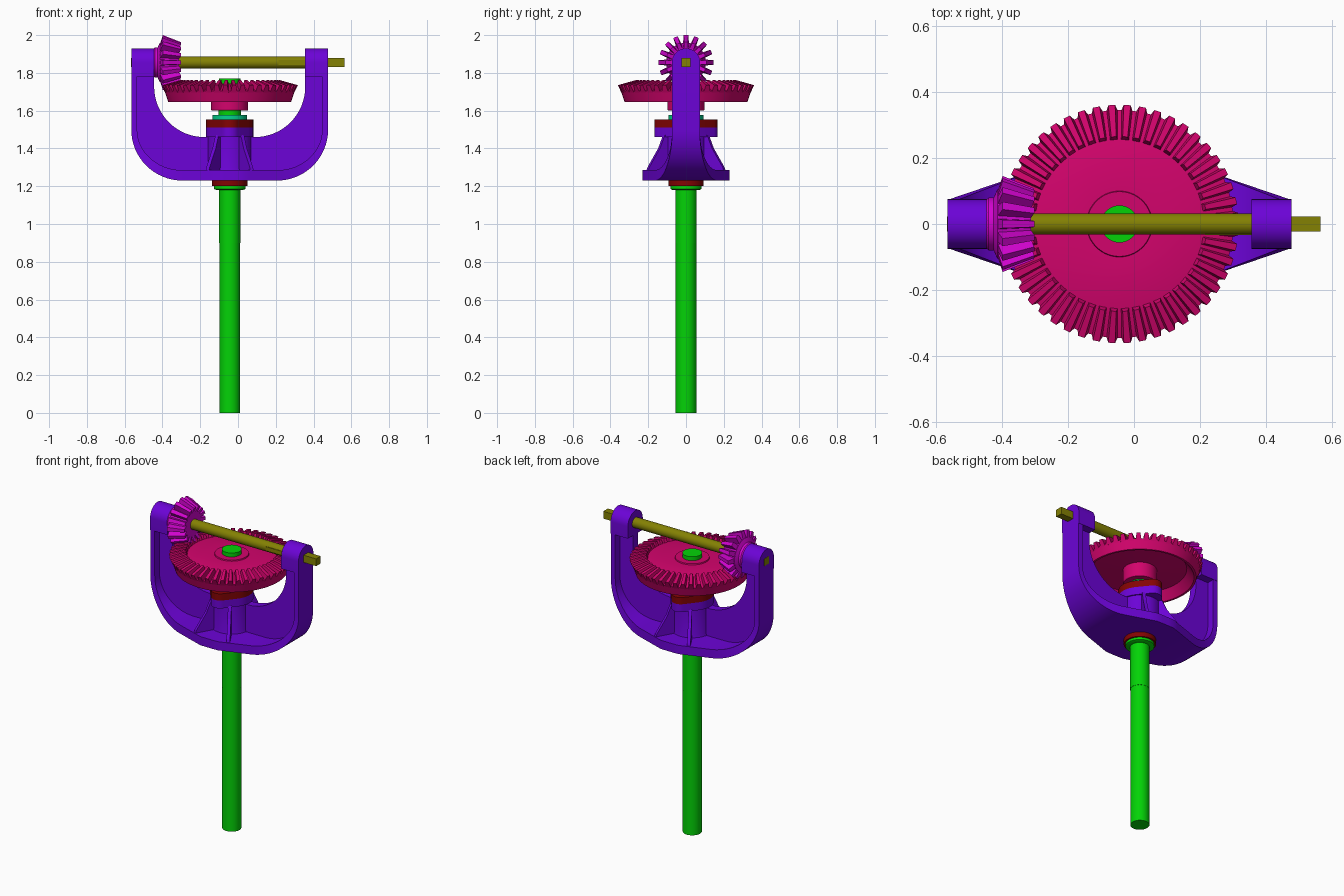
import bpy, bmesh
from math import pi, cos, sin
from mathutils import Matrix, Vector

cube = bpy.data.objects.get("Cube")
if cube:
    bpy.data.objects.remove(cube)

AX = -0.044      # x of the vertical axis
ROD_Z = 1.855    # height of the cross rod


def material(name, rgb):
    m = bpy.data.materials.new(name)
    m.use_nodes = True
    m.diffuse_color = (*rgb, 1)
    m.node_tree.nodes["Principled BSDF"].inputs["Base Color"].default_value = (*rgb, 1)
    return m


purple = material("purple", (0.15, 0.001, 0.68))
magenta = material("magenta", (0.65, 0.001, 0.63))
crimson = material("crimson", (0.65, 0.001, 0.15))
olive = material("olive", (0.23, 0.22, 0.001))
green = material("green", (0.001, 0.65, 0.002))
dark_red = material("dark red", (0.23, 0.001, 0.001))
teal = material("teal", (0.001, 0.65, 0.27))


def finish(name, bm, mat, matrix=None, smooth=True):
    bmesh.ops.recalc_face_normals(bm, faces=bm.faces)
    me = bpy.data.meshes.new(name)
    bm.to_mesh(me)
    bm.free()
    me.materials.append(mat)
    ob = bpy.data.objects.new(name, me)
    bpy.context.collection.objects.link(ob)
    if matrix:
        ob.matrix_world = matrix
    if smooth:
        bpy.ops.object.select_all(action='DESELECT')
        ob.select_set(True)
        bpy.context.view_layer.objects.active = ob
        bpy.ops.object.shade_smooth_by_angle(angle=0.5)
    return ob


def lathe(bm, profile, n=48):
    """Revolve (radius, z) pairs around z; both ends are capped."""
    rings = [[bm.verts.new((r * cos(2 * pi * i / n), r * sin(2 * pi * i / n), z))
              for i in range(n)] for r, z in profile]
    for a, b in zip(rings, rings[1:]):
        for i in range(n):
            j = (i + 1) % n
            bm.faces.new((a[i], a[j], b[j], b[i]))
    bm.faces.new(rings[0])
    bm.faces.new(rings[-1])


def turned(name, profile, mat, matrix):
    bm = bmesh.new()
    lathe(bm, profile)
    return finish(name, bm, mat, matrix)


def bevel_gear(name, body, teeth, root, tip, phase, mat, matrix):
    """root and tip each hold the outer and the inner (radius, z) of a tooth."""
    bm = bmesh.new()
    lathe(bm, body, 96)
    pitch = 2 * pi / teeth
    for t in range(teeth):
        a = (t + phase) * pitch
        ends = []
        for k in (0, 1):
            corners = ((root[k], -0.4), (tip[k], -0.22), (tip[k], 0.22), (root[k], 0.4))
            ends.append([bm.verts.new((r * cos(a + w * pitch), r * sin(a + w * pitch), z))
                         for (r, z), w in corners])
        p, q = ends
        bm.faces.new(p)
        bm.faces.new(q)
        for i in range(4):
            j = (i + 1) % 4
            bm.faces.new((p[i], p[j], q[j], q[i]))
    return finish(name, bm, mat, matrix)


def prism(name, points, direction, mat, smooth=True):
    """Extrude a planar polygon of 3D points along a vector."""
    bm = bmesh.new()
    f = bm.faces.new([bm.verts.new(p) for p in points])
    new = bmesh.ops.extrude_face_region(bm, geom=[f])["geom"]
    bmesh.ops.translate(bm, vec=direction, verts=[v for v in new if isinstance(v, bmesh.types.BMVert)])
    return finish(name, bm, mat, None, smooth)


def strip(name, outer, inner, half_width, mat):
    """Bent bar between two (x, z) paths, with its width set by x."""
    bm = bmesh.new()
    rings = []
    for (xo, zo), (xi, zi) in zip(outer, inner):
        w = half_width(xo)
        rings.append([bm.verts.new(p) for p in
                      ((xo, -w, zo), (xo, w, zo), (xi, w, zi), (xi, -w, zi))])
    for a, b in zip(rings, rings[1:]):
        for i in range(4):
            j = (i + 1) % 4
            bm.faces.new((a[i], a[j], b[j], b[i]))
    bm.faces.new(rings[0])
    bm.faces.new(rings[-1])
    return finish(name, bm, mat)


def u_path(half, top, bottom, rx, rz, n=16):
    """U-shaped path around the axis, with elliptical corners and a flat base."""
    left = [(-half, top)]
    left += [(-half + rx - rx * cos(t * pi / 2 / n), bottom + rz - rz * sin(t * pi / 2 / n))
             for t in range(n + 1)]
    flat = half - rx
    left += [(-flat * k, bottom) for k in (0.6, 0.4, 0.25, 0.1)]
    return [(AX + x, z) for x, z in left] + [(AX - x, z) for x, z in reversed(left)]


up = Matrix.Translation((AX, 0, 0))

# Yoke: flared outer plate and thin web
outer_path = u_path(0.521, ROD_Z, 1.23, 0.27, 0.27)
lip_path = u_path(0.49, ROD_Z, 1.285, 0.238, 0.215)
opening_path = u_path(0.4, ROD_Z, 1.46, 0.267, 0.267)
strip("yoke_plate", outer_path, lip_path,
      lambda x: min(0.23, 0.073 + 0.34 * (0.521 - abs(x - AX))), purple)
strip("yoke_web", lip_path, opening_path, lambda x: 0.025, purple)

# Rod bosses at the arm tops
arch = [(0.075 * cos(t * pi / 20), ROD_Z + 0.075 * sin(t * pi / 20)) for t in range(21)]
arch += [(-0.075, 1.78), (0.075, 1.78)]
for name, x in (("right_boss", -0.565), ("left_boss", 0.356)):
    prism(name, [(x, y, z) for y, z in arch], (0.121, 0, 0), purple)

# Hub column, oval seat and four ribs
turned("hub_column", [(0.125, 1.27), (0.117, 1.3), (0.117, 1.48)], purple, up)


def oval(name, z, height, mat):
    bm = bmesh.new()
    for cy, r in ((-0.115, 0.053), (0, 0.125), (0.115, 0.053)):
        bmesh.ops.create_circle(bm, segments=48, radius=r, matrix=Matrix.Translation((AX, cy, z)))
    top = bmesh.ops.duplicate(bm, geom=bm.verts[:])["geom"]
    bmesh.ops.translate(bm, vec=(0, 0, height), verts=[v for v in top if isinstance(v, bmesh.types.BMVert)])
    hull = bmesh.ops.convex_hull(bm, input=bm.verts[:])
    bmesh.ops.delete(bm, geom=list(set(hull["geom_interior"])), context='VERTS')
    return finish(name, bm, mat)


oval("hub_seat", 1.46, 0.05, purple)
oval("upper_bearing_flange", 1.51, 0.043, dark_red)

for sy in (-1, 1):
    for sx in (-1, 1):
        d = Vector((sx * 0.5, sy * 0.866, 0))
        side = Vector((-d.y, d.x, 0)) * 0.01
        shape = [(0.05, 1.27), (0.24, 1.27), (0.23, 1.3), (0.165, 1.4), (0.135, 1.47), (0.05, 1.47)]
        prism("hub_rib", [Vector((AX, 0, z)) + d * r - side for r, z in shape], side * 2, purple, False)

# Vertical shaft with collars and bearings
turned("main_shaft", [(0.055, 0), (0.055, 0.9), (0.0565, 0.9), (0.0565, 1.77)], green, up)
turned("lower_collar", [(0.07, 1.18), (0.083, 1.185), (0.083, 1.2)], green, up)
turned("lower_bearing", [(0.093, 1.2), (0.093, 1.235)], dark_red, up)
turned("upper_washer", [(0.092, 1.55), (0.092, 1.577)], teal, up)
turned("upper_spacer", [(0.06, 1.57), (0.06, 1.605)], green, up)

# Large bevel gear, hollow underneath
bevel_gear("ring_gear",
           [(0.04, 1.6), (0.095, 1.6), (0.098, 1.605), (0.098, 1.69), (0.27, 1.70), (0.312, 1.646),
            (0.325, 1.646), (0.345, 1.705), (0.255, 1.738), (0.1, 1.738), (0.098, 1.745), (0.04, 1.745)],
           48, ((0.342, 1.695), (0.252, 1.727)), ((0.361, 1.735), (0.265, 1.762)), 0.5, crimson, up)

# Small bevel pinion on the cross rod
along_x = Matrix.Translation((0, 0, ROD_Z)) @ Matrix.Rotation(pi / 2, 4, 'Y')
bevel_gear("pinion",
           [(0.02, -0.446), (0.075, -0.446), (0.08, -0.44), (0.08, -0.425), (0.105, -0.414),
            (0.078, -0.312), (0.02, -0.312)],
           16, ((0.101, -0.413), (0.074, -0.313)), ((0.146, -0.398), (0.108, -0.302)), 0, magenta, along_x)

# Cross rod with square drive end and key
turned("cross_rod", [(0.032, -0.44), (0.032, 0.47)], olive, along_x)
for name, x, length, w, y in (("square_drive", 0.46, 0.105, 0.023, 0),
                              ("square_tail", -0.566, 0.14, 0.023, 0),
                              ("rod_key", 0.215, 0.15, 0.012, -0.021)):
    prism(name, [(x, y + a * w, ROD_Z + b * w) for a, b in ((-1, -1), (1, -1), (1, 1), (-1, 1))],
          (length, 0, 0), olive, False)
